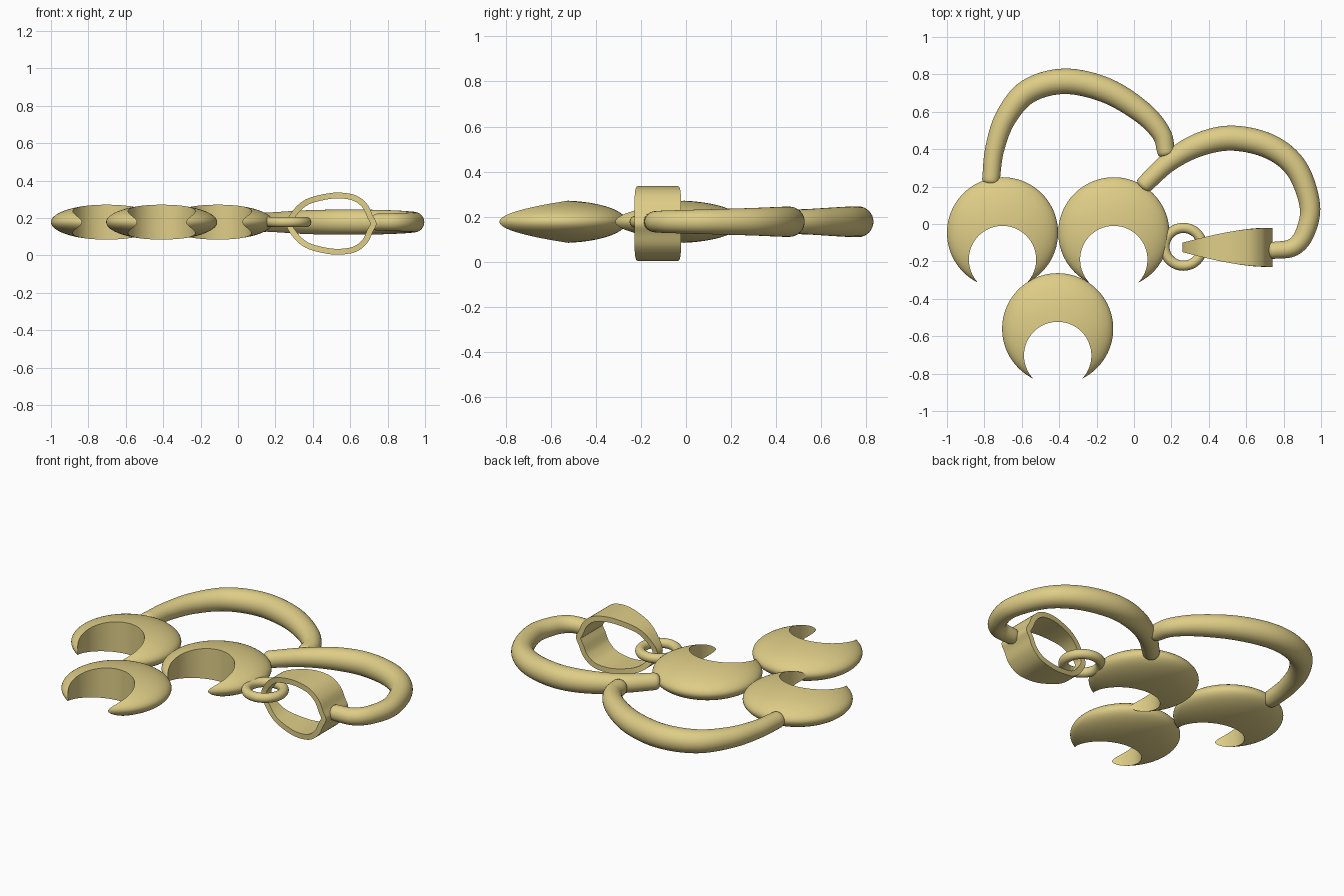
import bpy, bmesh, math
from mathutils import Vector

if "Cube" in bpy.data.objects:
    bpy.data.objects.remove(bpy.data.objects["Cube"])

ZC = 0.178  # mid height of the whole pendant

gold = bpy.data.materials.new("gold")
gold.diffuse_color = (0.73, 0.61, 0.24, 1)
gold.use_nodes = True
gold.node_tree.nodes["Principled BSDF"].inputs["Base Color"].default_value = gold.diffuse_color


def finish(obj, angle=40):
    obj.data.materials.clear()
    obj.data.materials.append(gold)
    bpy.ops.object.select_all(action='DESELECT')
    obj.select_set(True)
    bpy.context.view_layer.objects.active = obj
    bpy.ops.object.shade_smooth_by_angle(angle=math.radians(angle))


def mesh_object(name, bm, angle=40):
    bmesh.ops.recalc_face_normals(bm, faces=bm.faces)
    me = bpy.data.meshes.new(name)
    bm.to_mesh(me)
    bm.free()
    obj = bpy.data.objects.new(name, me)
    bpy.context.collection.objects.link(obj)
    finish(obj, angle)
    return obj


def spline(pts, steps, closed=False):
    """Smooth Catmull-Rom curve through the points."""
    p = [Vector(q) for q in pts]
    n = len(p)
    if closed:
        get = lambda i: p[i % n]
    else:
        ext = [2 * p[0] - p[1]] + p + [2 * p[-1] - p[-2]]
        get = lambda i: ext[i + 1]
    out = []
    for i in range(n if closed else n - 1):
        a, b, c, d = (get(i + k) for k in (-1, 0, 1, 2))
        for s in range(steps):
            t = s / steps
            out.append(0.5 * (2 * b + (c - a) * t + (2 * a - 5 * b + 4 * c - d) * t * t
                              + (3 * b - a - 3 * c + d) * t ** 3))
    if not closed:
        out.append(p[-1].copy())
    return out


def tube(name, pts, sides=32):
    """Sweep a varying circle along (x, y, radius) points, with domed ends."""
    path = spline(pts, 8)
    rings = []
    for i, q in enumerate(path):
        t = path[min(i + 1, len(path) - 1)] - path[max(i - 1, 0)]
        t = Vector((t.x, t.y, 0)).normalized()
        rings.append((Vector((q.x, q.y, ZC)), t, q.z))

    def dome(ring, sign):
        c, t, r = ring
        return [(c + sign * t * r * 0.6 * math.sin(a), t, r * math.cos(a))
                for a in (0.4, 0.8, 1.15, 1.45)]
    rings = dome(rings[0], -1)[::-1] + rings + dome(rings[-1], 1)
    bm = bmesh.new()
    loops = []
    for c, t, r in rings:
        side = Vector((-t.y, t.x, 0))
        loops.append([bm.verts.new(c + side * r * math.cos(a) + Vector((0, 0, r * math.sin(a))))
                      for a in (2 * math.pi * k / sides for k in range(sides))])
    for l0, l1 in zip(loops, loops[1:]):
        for k in range(sides):
            j = (k + 1) % sides
            bm.faces.new((l0[k], l0[j], l1[j], l1[k]))
    bm.faces.new(loops[0])
    bm.faces.new(loops[-1])
    return mesh_object(name, bm, 60)


# Crescents: flattened sphere with a round bite taken out
bpy.ops.mesh.primitive_uv_sphere_add(segments=96, ring_count=48, location=(-0.703, -0.047, ZC))
crescent = bpy.context.object
crescent.name = "crescent_left"
crescent.scale = (0.297, 0.297, 0.094)
bpy.ops.mesh.primitive_cylinder_add(vertices=96, radius=0.18, depth=1, location=(-0.703, -0.19, ZC))
cutter = bpy.context.object
cutter.hide_render = True
mod = crescent.modifiers.new("bite", 'BOOLEAN')
mod.operation = 'DIFFERENCE'
mod.solver = 'EXACT'
mod.object = cutter
bpy.ops.object.select_all(action='DESELECT')
crescent.select_set(True)
bpy.context.view_layer.objects.active = crescent
bpy.ops.object.convert(target='MESH')
bpy.data.objects.remove(cutter)
finish(crescent, 30)
for name, x, y in (("crescent_right", -0.108, -0.047), ("crescent_bottom", -0.408, -0.56)):
    dup = crescent.copy()
    dup.data = crescent.data.copy()
    dup.name = name
    dup.location = (x, y, ZC)
    bpy.context.collection.objects.link(dup)

# Two curved stems, thickest in the middle
tube("stem_left", [(-0.765, 0.235, 0.047), (-0.745, 0.40, 0.051), (-0.685, 0.57, 0.058),
                   (-0.565, 0.71, 0.065), (-0.37, 0.763, 0.068), (-0.15, 0.715, 0.067),
                   (0.04, 0.60, 0.060), (0.145, 0.485, 0.052), (0.172, 0.385, 0.047)])
tube("stem_right", [(0.055, 0.21, 0.047), (0.19, 0.335, 0.053), (0.35, 0.425, 0.063),
                    (0.53, 0.459, 0.067), (0.73, 0.412, 0.066), (0.87, 0.295, 0.061),
                    (0.94, 0.10, 0.055), (0.915, -0.045, 0.051), (0.85, -0.125, 0.048),
                    (0.74, -0.142, 0.045)])

# Small jump ring
bpy.ops.mesh.primitive_torus_add(major_radius=0.101, minor_radius=0.027, major_segments=64,
                                 minor_segments=24, location=(0.264, -0.122, ZC))
ring = bpy.context.object
ring.name = "jump_ring"
finish(ring, 60)

# Bail: hollow loop whose width tapers towards the jump ring
half = [(0.258, 0), (0.295, 0.072), (0.36, 0.128), (0.45, 0.156), (0.54, 0.166),
        (0.63, 0.151), (0.69, 0.105), (0.72, 0.045)]
outline = half + [(0.74, 0)] + [(x, -z) for x, z in half[:0:-1]]
outer = spline([(x, 0, ZC - 0.008 + z) for x, z in outline], 6, closed=True)
for q in outer:
    q.z = max(q.z, 0.0)
n = len(outer)
bm = bmesh.new()
loops = []
for i, q in enumerate(outer):
    t = (outer[(i + 1) % n] - outer[i - 1]).normalized()
    inner = q + Vector((t.z, 0, -t.x)) * 0.031
    u = (q.x - 0.258) / 0.48
    w = 0.025 + 0.079 * math.sin(min(max(u, 0), 1) * math.pi / 2)
    loops.append([bm.verts.new((p.x, -0.125 + s * w, p.z))
                  for p, s in ((q, -1), (q, 1), (inner, 1), (inner, -1))])
for i in range(n):
    a, b = loops[i], loops[(i + 1) % n]
    for k in range(4):
        j = (k + 1) % 4
        bm.faces.new((a[k], a[j], b[j], b[k]))
mesh_object("bail", bm, 40)
